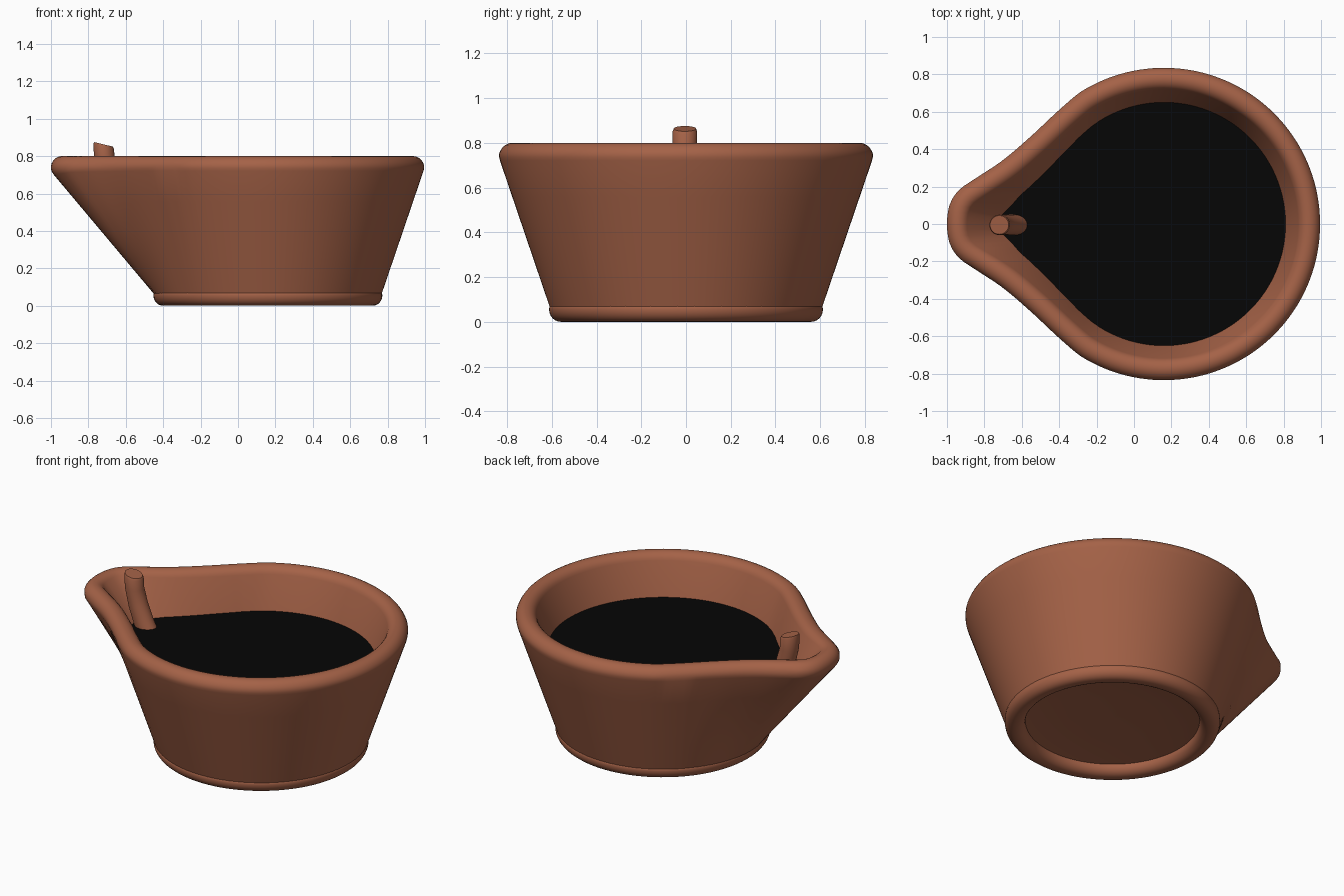
import bpy, bmesh, math
from mathutils import Vector, kdtree

if "Cube" in bpy.data.objects:
    bpy.data.objects.remove(bpy.data.objects["Cube"])

CX = 0.16          # centre of the round part of the bowl
N = 168            # points around the bowl


def material(name, rgb):
    m = bpy.data.materials.new(name)
    m.diffuse_color = (*rgb, 1)
    m.use_nodes = True
    m.node_tree.nodes["Principled BSDF"].inputs["Base Color"].default_value = m.diffuse_color
    return m


CLAY = material("terracotta", (0.375, 0.122, 0.063))
OIL = material("black oil", (0.0018, 0.0018, 0.0018))


def loft(name, rings, mat, cap_start=False, cap_end=False):
    """Skin a list of closed rings with quads, optionally capping the ends."""
    bm = bmesh.new()
    vs = [[bm.verts.new(p) for p in r] for r in rings]
    n = len(rings[0])
    for a, b in zip(vs, vs[1:]):
        for i in range(n):
            j = (i + 1) % n
            bm.faces.new((a[i], a[j], b[j], b[i]))
    if cap_start:
        bm.faces.new(vs[0][::-1])
    if cap_end:
        bm.faces.new(vs[-1])
    me = bpy.data.meshes.new(name)
    bm.to_mesh(me)
    bm.free()
    ob = bpy.data.objects.new(name, me)
    bpy.context.collection.objects.link(ob)
    me.materials.append(mat)
    bpy.ops.object.select_all(action='DESELECT')
    bpy.context.view_layer.objects.active = ob
    ob.select_set(True)
    bpy.ops.object.shade_smooth_by_angle(angle=math.radians(40))
    return ob


# Teardrop outline: large arc, then a spline to the blunt spout tip, mirrored in y
R = 0.835
half = [Vector((CX + R * math.cos(math.radians(a)), R * math.sin(math.radians(a))))
        for a in range(0, 123, 2)]
ctrl = [half[-5], half[-1]] + [Vector(p) for p in (
    (-0.40, 0.610), (-0.55, 0.470), (-0.70, 0.342), (-0.85, 0.242),
    (-0.935, 0.182), (-0.985, 0.105), (-1.0, 0.0), (-0.985, -0.105))]
for k in range(1, len(ctrl) - 2):
    p0, p1, p2, p3 = ctrl[k - 1:k + 3]
    for s in range(1, 13):
        t = s / 12
        half.append(0.5 * (2 * p1 + (p2 - p0) * t + (2 * p0 - 5 * p1 + 4 * p2 - p3) * t * t
                           + (3 * p1 - p0 - 3 * p2 + p3) * t ** 3))
outline = half + [Vector((p.x, -p.y)) for p in half[-2:0:-1]]


def resample(pts, n):
    pts = pts + [pts[0]]
    lens = [(b - a).length for a, b in zip(pts, pts[1:])]
    step, out, k, acc = sum(lens) / n, [], 0, 0.0
    for i in range(n):
        while acc + lens[k] < i * step - 1e-9:
            acc += lens[k]
            k += 1
        out.append(pts[k].lerp(pts[k + 1], (i * step - acc) / lens[k]))
    return out


top = resample(outline, N)
ANG = [math.atan2(p.y, p.x - CX) for p in top]
TOP = [math.hypot(p.x - CX, p.y) for p in top]
BASE_R, BASE_Z, RIM_Z, RIM_R = 0.607, 0.06, 0.74, 0.06


def ring(radii, z):
    zs = z if isinstance(z, list) else [z] * N
    return [(CX + r * math.cos(a), r * math.sin(a), h) for r, a, h in zip(radii, ANG, zs)]


def inset(radii, dist):
    """Radii of the outline moved inward by a distance for each point."""
    pts = [Vector(p) for p in ring(radii, 0)]
    dense = [pts[i].lerp(pts[(i + 1) % N], s / 8) for i in range(N) for s in range(8)]
    kd = kdtree.KDTree(len(dense))
    for i, p in enumerate(dense):
        kd.insert(p, i)
    kd.balance()
    out = []
    for r, a, d in zip(radii, ANG, dist):
        lo, hi = 0.0, r
        for _ in range(16):
            m = (lo + hi) / 2
            if kd.find(Vector((CX + m * math.cos(a), m * math.sin(a), 0)))[2] >= d:
                lo = m
            else:
                hi = m
        out.append(r if d < 0.003 else lo)
    return out


# Lean of the wall at each point, so that the rim meets both walls smoothly
LEAN = []
for i in range(N):
    t = (top[(i + 1) % N] - top[i - 1]).normalized()
    facing = math.cos(ANG[i]) * t.y - math.sin(ANG[i]) * t.x
    LEAN.append(math.atan((TOP[i] - BASE_R) * facing / (RIM_Z - BASE_Z)))


def rim(deg):
    """Ring of the rounded rim; 0 is its outer and 180 its inner tangent."""
    arc = [math.radians(deg) - f for f in LEAN]
    return (inset(TOP, [RIM_R * (1 - math.cos(a)) for a in arc]),
            [RIM_Z + RIM_R * math.sin(a) for a in arc])


EDGE_R, EDGE_Z = rim(0)


def wall(z):
    """Outer wall radii at a height: circle at the foot, teardrop at the rim."""
    return [BASE_R + (r - BASE_R) * (z - BASE_Z) / (h - BASE_Z)
            for r, h in zip(EDGE_R, EDGE_Z)]


def inner(z):
    return inset(wall(z), [2 * RIM_R / math.cos(f) for f in LEAN])


# Bowl: outer wall, rounded rim, inner wall and hidden floor
rings = []
for s in (0, 0.25, 0.5, 0.75):
    rings.append(ring([BASE_R + (r - BASE_R) * s for r in EDGE_R],
                      [BASE_Z + (h - BASE_Z) * s for h in EDGE_Z]))
for deg in range(0, 181, 15):
    rings.append(ring(*rim(deg)))
for z in (0.56, 0.35, 0.15):
    rings.append(ring(inner(z), z))
loft("bowl", rings, CLAY, cap_end=True)

# Oil filling the bowl
surface = [r + 0.004 for r in inner(0.56)]
loft("oil", [ring([r * 0.98 for r in surface], 0.53), ring(surface, 0.56)], OIL,
     cap_start=True, cap_end=True)

# Foot: rounded ring with a slightly domed, recessed underside
profile = [(0.02, 0.08), (0.25, 0.076), (0.42, 0.068), (0.495, 0.058)]
for deg in range(180, 271, 15):
    a = math.radians(deg)
    profile.append((0.55 + 0.055 * math.cos(a), 0.055 + 0.055 * math.sin(a)))
for deg in range(270, 376, 15):
    a = math.radians(deg)
    profile.append((0.56 + 0.052 * math.cos(a), 0.055 + 0.055 * math.sin(a)))
profile.append((0.595, 0.085))
foot = [[(CX + r * math.cos(2 * math.pi * i / 96), r * math.sin(2 * math.pi * i / 96), z)
         for i in range(96)] for r, z in profile]
loft("foot", foot, CLAY, cap_start=True)

# Wick: bent rod with a slanted top, each ring tilted by a slope
path = [(-0.61, 0.50, 0.55), (-0.65, 0.58, 0.45), (-0.688, 0.68, 0.25),
        (-0.714, 0.78, 0.0), (-0.718, 0.85, -0.22), (-0.72, 0.863, -0.24)]
wick = []
for k, (x, z, slope) in enumerate(path):
    r = 0.05 if k == len(path) - 1 else 0.055
    wick.append([(x + r * math.cos(t), r * math.sin(t) - 0.005, z + slope * r * math.cos(t))
                 for t in (2 * math.pi * i / 32 for i in range(32))])
loft("wick", wick, CLAY, cap_start=True, cap_end=True)
